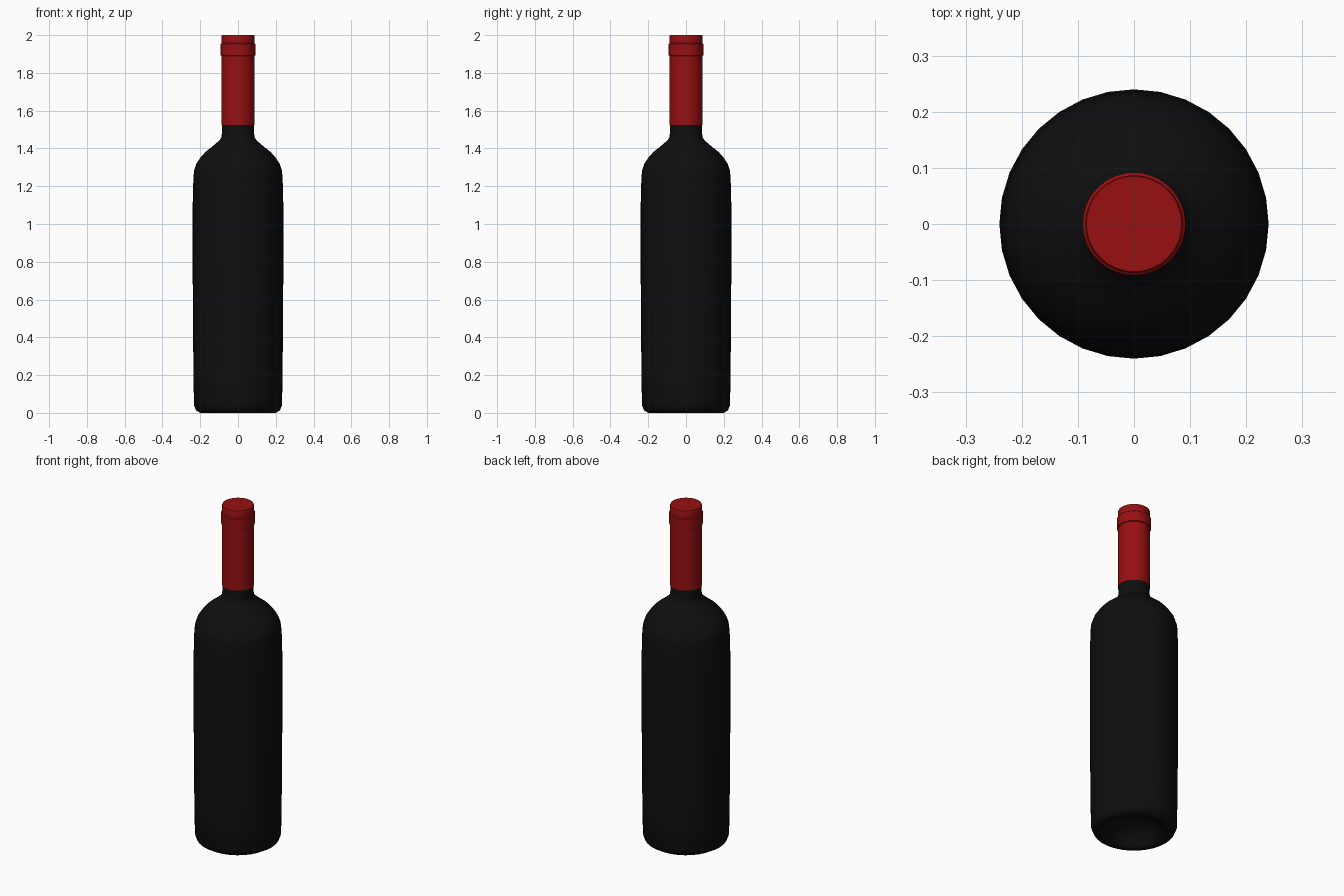
import bpy, bmesh, math

if "Cube" in bpy.data.objects:
    bpy.data.objects.remove(bpy.data.objects["Cube"])

SIDES = 32


def material(name, rgb):
    m = bpy.data.materials.new(name)
    m.diffuse_color = (*rgb, 1.0)
    m.use_nodes = True
    m.node_tree.nodes["Principled BSDF"].inputs["Base Color"].default_value = m.diffuse_color
    return m


def lathe(name, profile, mat, angle):
    """Spin an (r, z) profile round the z axis; r = 0 ends become a pole."""
    bm = bmesh.new()
    rings = []
    for r, z in profile:
        if r == 0:
            rings.append([bm.verts.new((0, 0, z))] * SIDES)
        else:
            rings.append([bm.verts.new((r * math.cos(2 * math.pi * i / SIDES),
                                        r * math.sin(2 * math.pi * i / SIDES), z))
                          for i in range(SIDES)])
    for a, b in zip(rings, rings[1:]):
        for i in range(SIDES):
            j = (i + 1) % SIDES
            corners = list(dict.fromkeys((a[i], a[j], b[j], b[i])))
            bm.faces.new(corners)
    bmesh.ops.recalc_face_normals(bm, faces=bm.faces)
    me = bpy.data.meshes.new(name)
    bm.to_mesh(me)
    bm.free()
    me.materials.append(mat)
    ob = bpy.data.objects.new(name, me)
    bpy.context.collection.objects.link(ob)
    bpy.ops.object.select_all(action='DESELECT')
    ob.select_set(True)
    bpy.context.view_layer.objects.active = ob
    bpy.ops.object.shade_smooth_by_angle(angle=math.radians(angle))
    return ob


glass = material("dark glass", (0.0045, 0.0045, 0.0045))
red = material("red foil", (0.31, 0.005, 0.006))

# Glass bottle: hollow punt underneath, body, shoulder and neck
lathe("bottle", [
    (0, 0.10), (0.05, 0.095), (0.10, 0.075), (0.14, 0.04), (0.165, 0.008),
    (0.175, 0.0), (0.20, 0.0), (0.222, 0.013), (0.233, 0.04),
    (0.236, 0.20), (0.24, 0.74), (0.24, 1.10), (0.236, 1.25),
    (0.232, 1.285), (0.22, 1.32), (0.198, 1.353), (0.172, 1.382),
    (0.142, 1.405), (0.115, 1.428), (0.096, 1.445), (0.088, 1.46),
    (0.085, 1.48), (0.085, 1.54), (0, 1.54)], glass, 50)

# Foil capsule with a raised collar near the top
lathe("foil_capsule", [
    (0, 1.525), (0.087, 1.525), (0.087, 1.89), (0.092, 1.893),
    (0.092, 1.952), (0.087, 1.957), (0.087, 1.995), (0.085, 2.0),
    (0, 2.0)], red, 30)
